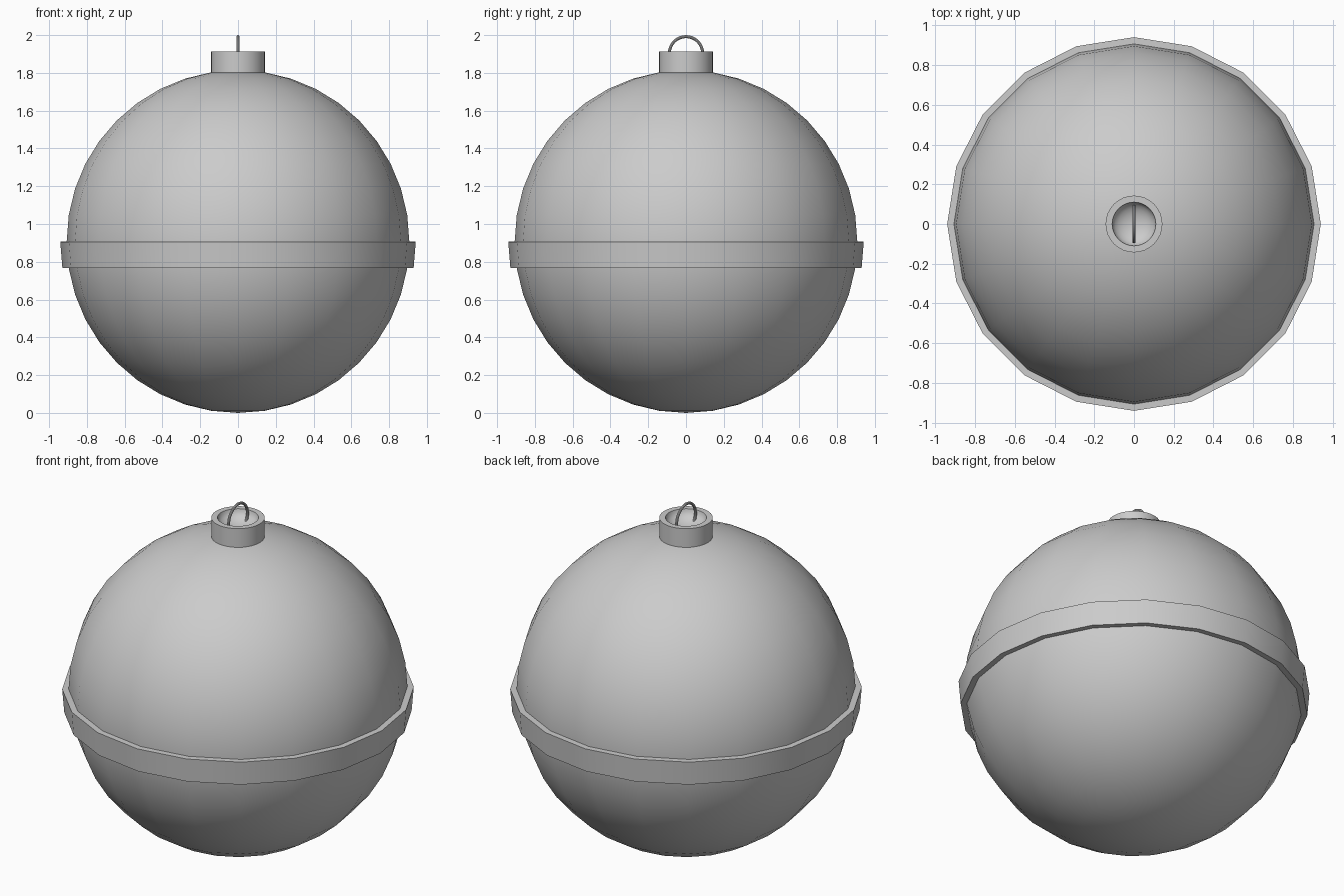
import bpy, bmesh
from math import sin, cos, pi, radians

if "Cube" in bpy.data.objects:
    bpy.data.objects.remove(bpy.data.objects["Cube"])

R = 0.907  # ball radius, also the height of its centre


def lathe(name, profile, segs, closed=False):
    """Revolve (radius, z) points around z; radius 0 makes a pole."""
    bm = bmesh.new()
    rings = []
    for r, z in profile:
        n = 1 if r == 0 else segs
        rings.append([bm.verts.new((r * cos(2 * pi * i / segs), r * sin(2 * pi * i / segs), z))
                      for i in range(n)])
    pairs = list(zip(rings, rings[1:]))
    if closed:
        pairs.append((rings[-1], rings[0]))
    for a, b in pairs:
        for i in range(segs):
            j = (i + 1) % segs
            quad = [a[i % len(a)], a[j % len(a)], b[j % len(b)], b[i % len(b)]]
            bm.faces.new(list(dict.fromkeys(quad)))
    bmesh.ops.recalc_face_normals(bm, faces=bm.faces)
    mesh = bpy.data.meshes.new(name)
    bm.to_mesh(mesh)
    bm.free()
    ob = bpy.data.objects.new(name, mesh)
    bpy.context.collection.objects.link(ob)
    smooth(ob)
    return ob


def smooth(ob):
    bpy.ops.object.select_all(action='DESELECT')
    ob.select_set(True)
    bpy.context.view_layer.objects.active = ob
    bpy.ops.object.shade_smooth_by_angle(angle=radians(35))


# Hollow-looking ball: 20 segments, 20 rings
bpy.ops.mesh.primitive_uv_sphere_add(segments=20, ring_count=20, radius=R, location=(0, 0, R))
ball = bpy.context.object
ball.name = "ball"
smooth(ball)

# Raised band: the ring of faces just below the equator, pushed outward
step = radians(9)
low_r, low_z = R * cos(step), R - R * sin(step)
lathe("band", [(R - 0.02, R), (R + 0.034, R - 0.001),
               (low_r + 0.034, low_z + 0.003), (low_r - 0.02, low_z + 0.006)], 20, closed=True)

# Cap with a dished top
top = 1.913
dish = [(0.11 * cos(a), top - 0.065 * sin(a)) for a in [radians(15 * k) for k in range(6)]]
lathe("cap", [(0, 1.79), (0.143, 1.79), (0.143, top)] + dish + [(0, top - 0.065)], 32)

# Hanging loop in the yz plane
bpy.ops.mesh.primitive_torus_add(major_radius=0.088, minor_radius=0.008, major_segments=36,
                                 minor_segments=10, location=(0, 0, 1.904), rotation=(0, pi / 2, 0))
loop = bpy.context.object
loop.name = "hanging_loop"
smooth(loop)
